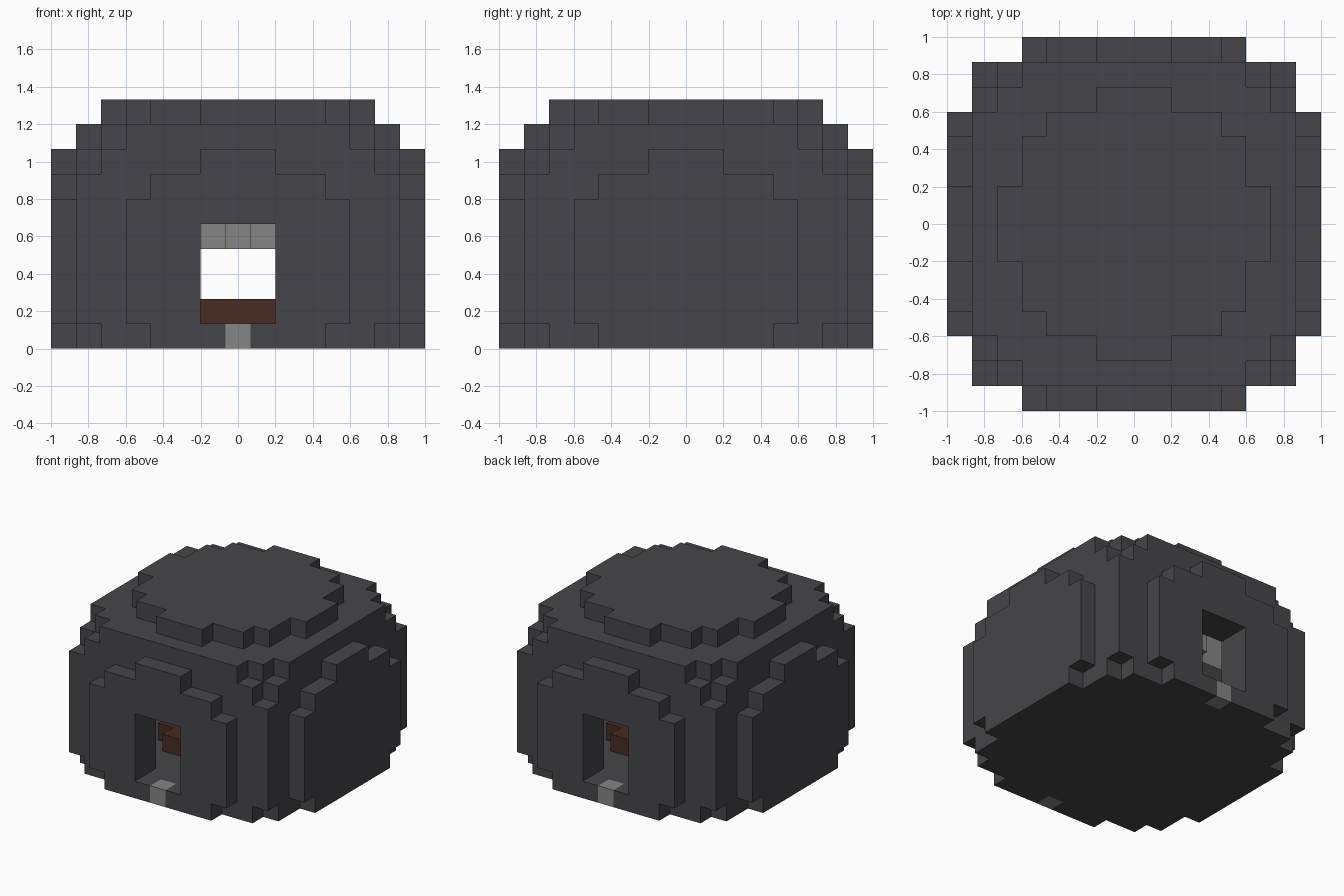
import bpy
import bmesh
from mathutils import Vector

UNIT = 2 / 15      # edge length of one block
MID = 2            # block layer holding the centre of the round shell

cube = bpy.data.objects.get("Cube")
if cube:
    bpy.data.objects.remove(cube, do_unlink=True)


def make_material(name, color):
    mat = bpy.data.materials.new(name)
    mat.use_nodes = True
    mat.diffuse_color = (*color, 1)
    mat.node_tree.nodes["Principled BSDF"].inputs["Base Color"].default_value = (*color, 1)
    return mat


charcoal = make_material("charcoal", (0.061, 0.060, 0.067))
brown = make_material("dark brown", (0.063, 0.025, 0.015))
grey = make_material("mid grey", (0.235, 0.235, 0.235))


def build_blocks(name, inside, material):
    """Fill the grid where the rule holds and keep only exposed faces."""
    cells = {(x, y, z) for x in range(-7, 8) for y in range(-7, 8)
             for z in range(10) if inside(x, y, z)}
    bm = bmesh.new()
    corners = {}

    def corner(p):
        key = tuple(round(c * 2) for c in p)
        if key not in corners:
            corners[key] = bm.verts.new(p * UNIT)
        return corners[key]

    for cell in cells:
        centre = Vector(cell) + Vector((0, 0, 0.5))
        for axis in range(3):
            for sign in (-1, 1):
                near = list(cell)
                near[axis] += sign
                if tuple(near) in cells:
                    continue
                n, u, v = Vector(), Vector(), Vector()
                n[axis] = sign / 2
                u[(axis + 1) % 3] = 0.5
                v[(axis + 2) % 3] = sign / 2
                bm.faces.new([corner(centre + n + a * u + b * v)
                              for a, b in ((-1, -1), (1, -1), (1, 1), (-1, 1))])
    # Merge flat areas into large faces
    bmesh.ops.dissolve_limit(bm, angle_limit=0.01, verts=bm.verts, edges=bm.edges)
    mesh = bpy.data.meshes.new(name)
    bm.to_mesh(mesh)
    bm.free()
    mesh.materials.append(material)
    obj = bpy.data.objects.new(name, mesh)
    bpy.context.collection.objects.link(obj)
    return obj


def is_step(x, y, z):
    return x == 0 and abs(y) == 7 and z == 0


def wall_plate(across, z):
    """Raised panel on each of the four sides."""
    limit = {0: 3, 6: 3, 7: 1}.get(z, 4)
    return z <= 7 and across <= limit


def is_shell(x, y, z):
    ax, ay, h = abs(x), abs(y), z - MID
    if is_step(x, y, z):
        return False
    # Doorway through the front and back walls
    if ax <= 1 and 1 <= z <= 4:
        return False
    # Round room inside
    if z >= 1 and max(ax, ay, h) <= 5 and ax * ax + ay * ay + h * h <= 62:
        return False
    if ax == 7 or ay == 7:
        return min(ax, ay) < 7 and wall_plate(min(ax, ay), z)
    if z == 9:
        return ax * ax + ay * ay <= 26
    if z == 0 and ax == ay == 6:
        return False
    return ax * ax + ay * ay + h * h <= 88


build_blocks("domed_shell", is_shell, charcoal)

# Doorstep under each doorway
build_blocks("doorsteps", is_step, grey)

# Round platform on the floor
build_blocks("floor_platform", lambda x, y, z: z == 1 and x * x + y * y <= 13, brown)

# Round drum hanging from the ceiling
build_blocks("ceiling_drum", lambda x, y, z: 4 <= z <= 7 and x * x + y * y <= 25
             and x * x + y * y + (z - MID) ** 2 <= 62, grey)
